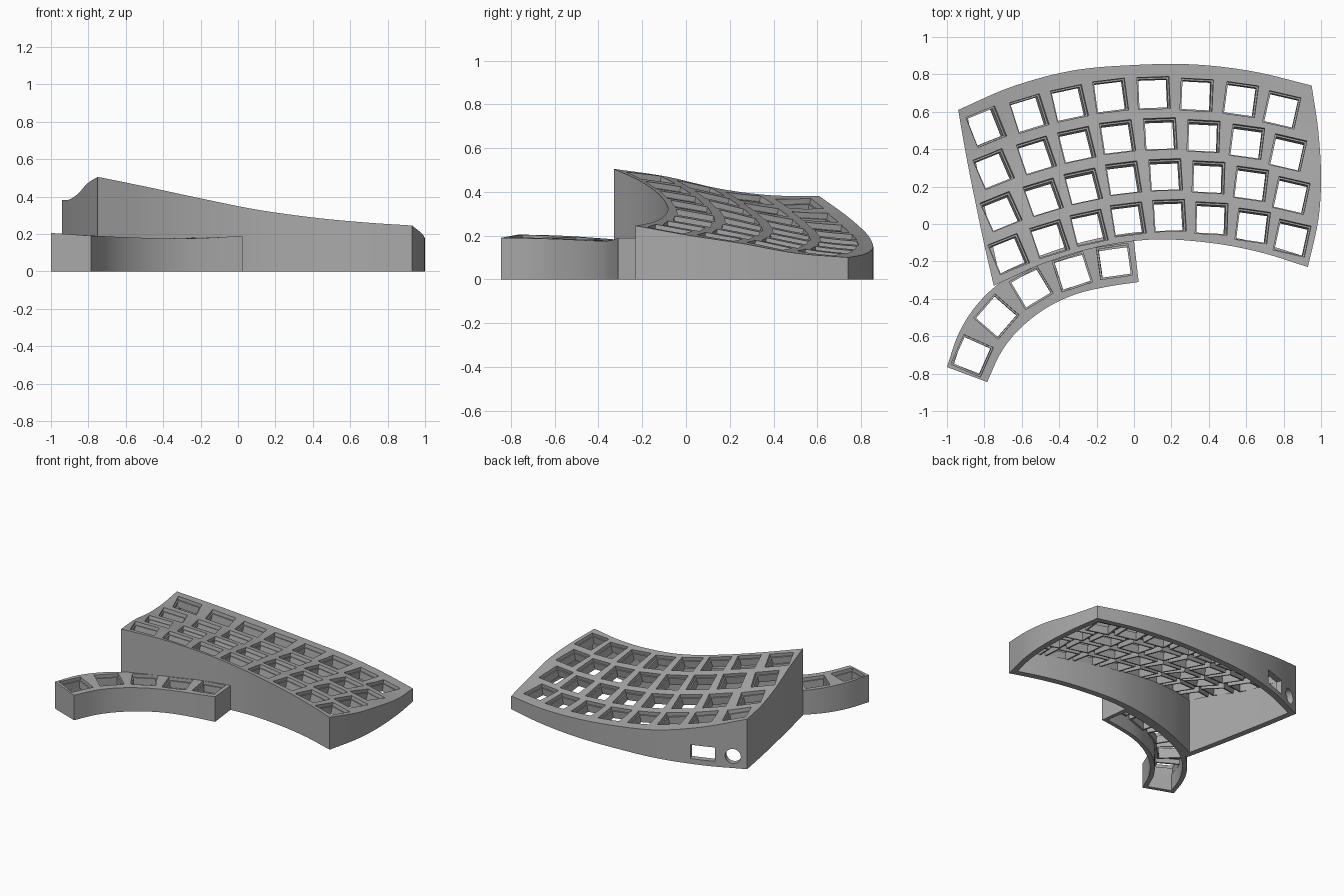
import bpy, bmesh
from math import radians, cos, sin
from mathutils import Vector, Matrix
from mathutils.bvhtree import BVHTree

if "Cube" in bpy.data.objects:
    bpy.data.objects.remove(bpy.data.objects["Cube"])

grey = bpy.data.materials.new("matte_grey")
grey.use_nodes = True
grey.diffuse_color = (0.4, 0.4, 0.4, 1)
grey.node_tree.nodes["Principled BSDF"].inputs["Base Color"].default_value = (0.4, 0.4, 0.4, 1)


def to_object(name, bm):
    bmesh.ops.recalc_face_normals(bm, faces=bm.faces)
    mesh = bpy.data.meshes.new(name)
    bm.to_mesh(mesh)
    bm.free()
    mesh.materials.append(grey)
    ob = bpy.data.objects.new(name, mesh)
    bpy.context.collection.objects.link(ob)
    return ob


def spline(points, t):
    """Smooth curve through evenly spaced points."""
    p = [Vector(q) for q in points]
    p = [2 * p[0] - p[1]] + p + [2 * p[-1] - p[-2]]
    s = t * (len(points) - 1)
    i = min(int(s), len(points) - 2)
    f = s - i
    a, b, c, d = p[i:i + 4]
    return b + 0.5 * f * (c - a + f * (2 * a - 5 * b + 4 * c - d + f * (3 * (b - c) + d - a)))


def patch(edges, u, v):
    """Surface spanned between front, back, left and right edge curves."""
    front, back, left, right = edges
    f, b, l, r = spline(front, u), spline(back, u), spline(left, v), spline(right, v)
    low = Vector(front[0]).lerp(Vector(front[-1]), u)
    high = Vector(back[0]).lerp(Vector(back[-1]), u)
    return f.lerp(b, v) + l.lerp(r, u) - low.lerp(high, v)


def solid(edges, nu, nv, eu=0, ev=0, drop=0, floor=0):
    """Block under the patch, optionally inset and lowered."""
    bm = bmesh.new()
    top, base = {}, {}
    for i in range(nu + 1):
        for j in range(nv + 1):
            p = patch(edges, eu + (1 - 2 * eu) * i / nu, ev + (1 - 2 * ev) * j / nv)
            top[i, j] = bm.verts.new((p.x, p.y, p.z - drop))
            base[i, j] = bm.verts.new((p.x, p.y, floor))
    for i in range(nu):
        for j in range(nv):
            ring = [(i, j), (i + 1, j), (i + 1, j + 1), (i, j + 1)]
            bm.faces.new([top[k] for k in ring])
            bm.faces.new([base[k] for k in reversed(ring)])
    rim = [(i, 0) for i in range(nu)] + [(nu, j) for j in range(nv)]
    rim += [(i, nv) for i in range(nu, 0, -1)] + [(0, j) for j in range(nv, 0, -1)]
    for a, b in zip(rim, rim[1:] + rim[:1]):
        bm.faces.new([top[a], base[a], base[b], top[b]])
    return bm


def seat(tree, x, y, angle):
    """Frame lying on the surface at x, y, turned by angle."""
    hit, n, _, _ = tree.ray_cast(Vector((x, y, 2)), Vector((0, 0, -1)))
    n = n if n.z > 0 else -n
    a = radians(angle)
    side = Vector((-sin(a), cos(a), 0)).cross(n).normalized()
    m = Matrix((side, n.cross(side), n)).transposed().to_4x4()
    return Matrix.Translation(hit) @ m


def add_box(bm, m, size, z0, z1):
    scale = Matrix.Diagonal((size[0], size[1], z1 - z0, 1))
    bmesh.ops.create_cube(bm, size=1, matrix=m @ Matrix.Translation((0, 0, (z0 + z1) / 2)) @ scale)


def add_frame(bm, m, outer, inner, z0, z1):
    """Square tube."""
    corners = [(-1, -1), (1, -1), (1, 1), (-1, 1)]
    rings = [[bm.verts.new(m @ Vector((x * h, y * h, z))) for x, y in corners]
             for h, z in ((outer, z0), (outer, z1), (inner, z1), (inner, z0))]
    for r in range(4):
        for k in range(4):
            a, b = rings[r], rings[(r + 1) % 4]
            n = (k + 1) % 4
            bm.faces.new([a[k], a[n], b[n], b[k]])


def cut(ob, cutter):
    mod = ob.modifiers.new("cut", "BOOLEAN")
    mod.operation = "DIFFERENCE"
    mod.solver = "EXACT"
    mod.object = cutter
    bpy.context.view_layer.objects.active = ob
    bpy.ops.object.modifier_apply(modifier=mod.name)
    bpy.data.objects.remove(cutter)


def build_case(name, edges, keys, nu, nv, eu, ev, ports=None):
    bm = solid(edges, nu, nv)
    bm.normal_update()
    tree = BVHTree.FromBMesh(bm)
    seats = [seat(tree, *k) for k in keys]
    shell = to_object(name + "_shell", bm)
    # hollow the inside
    cut(shell, to_object("hollow", solid(edges, nu, nv, eu, ev, 0.045, -0.1)))
    # key openings and wall ports
    holes, sockets = bmesh.new(), bmesh.new()
    for m in seats:
        add_box(holes, m, (0.172, 0.172), -0.075, 0.07)
        add_frame(sockets, m, 0.09, 0.077, -0.08, -0.025)
    if ports:
        ports(holes)
    cut(shell, to_object("openings", holes))
    to_object(name + "_key_sockets", sockets)
    bpy.ops.object.select_all(action="DESELECT")
    shell.select_set(True)
    bpy.context.view_layer.objects.active = shell
    bpy.ops.object.shade_smooth_by_angle(angle=radians(25))


# main case edges: front, back, left, right
main_edges = (
    [(-.75, -.33, .505), (-.48, -.21, .45), (-.2, -.125, .39), (.1, -.083, .33),
     (.4, -.1, .288), (.67, -.15, .262), (.93, -.23, .245)],
    [(-.94, .61, .38), (-.65, .735, .29), (-.33, .82, .215), (0, .85, .17),
     (.32, .853, .14), (.64, .815, .115), (.95, .74, .1)],
    [(-.75, -.33, .505), (-.805, -.09, .47), (-.855, .15, .415), (-.9, .38, .385), (-.94, .61, .38)],
    [(.93, -.23, .245), (.985, .02, .2), (1, .25, .165), (.985, .5, .12), (.95, .74, .1)])

# key columns: each runs straight from the back row to the front row
back_row = [(-.79, .52), (-.56, .59), (-.345, .645), (-.125, .685),
            (.105, .7), (.335, .69), (.57, .665), (.79, .61)]
front_row = [(-.67, -.16), (-.45, -.08), (-.24, -.02), (-.03, .025),
             (.19, .045), (.415, .03), (.635, -.01), (.845, -.075)]
main_keys = []
for col, (b, f) in enumerate(zip(back_row, front_row)):
    for row in range(4):
        p = Vector(b).lerp(Vector(f), row / 3)
        bow = 0.002 * col if row in (1, 2) else 0
        main_keys.append((p.x + bow, p.y, 22 - 5 * col))


def wall_ports(bm):
    """Rectangular and round ports in the back wall."""
    turn = Matrix.Rotation(radians(22), 4, "Z")
    add_box(bm, Matrix.Translation((-.65, .725, 0)) @ turn, (.175, .16), .04, .145)
    m = Matrix.Translation((-.848, .647, .09)) @ turn @ Matrix.Rotation(radians(90), 4, "X")
    bmesh.ops.create_cone(bm, cap_ends=True, segments=32, radius1=.055, radius2=.055,
                          depth=.16, matrix=m)


build_case("main_case", main_edges, main_keys, 48, 24, .024, .047, wall_ports)

# thumb case edges and keys
thumb_edges = (
    [(-.785, -.845, .19), (-.71, -.685, .187), (-.61, -.56, .183), (-.47, -.45, .178),
     (-.31, -.375, .175), (-.14, -.335, .18), (.025, -.31, .19)],
    [(-1, -.765, .205), (-.935, -.58, .2), (-.83, -.42, .19), (-.68, -.29, .18),
     (-.46, -.19, .175), (-.23, -.125, .18), (0, -.09, .185)],
    [(-.785, -.845, .19), (-1, -.765, .205)],
    [(.025, -.31, .19), (0, -.09, .185)])
thumb_keys = [(-.865, -.705, 66), (-.735, -.495, 49), (-.55, -.34, 31),
              (-.33, -.255, 18), (-.105, -.2, 8)]
build_case("thumb_case", thumb_edges, thumb_keys, 36, 8, .025, .13)
